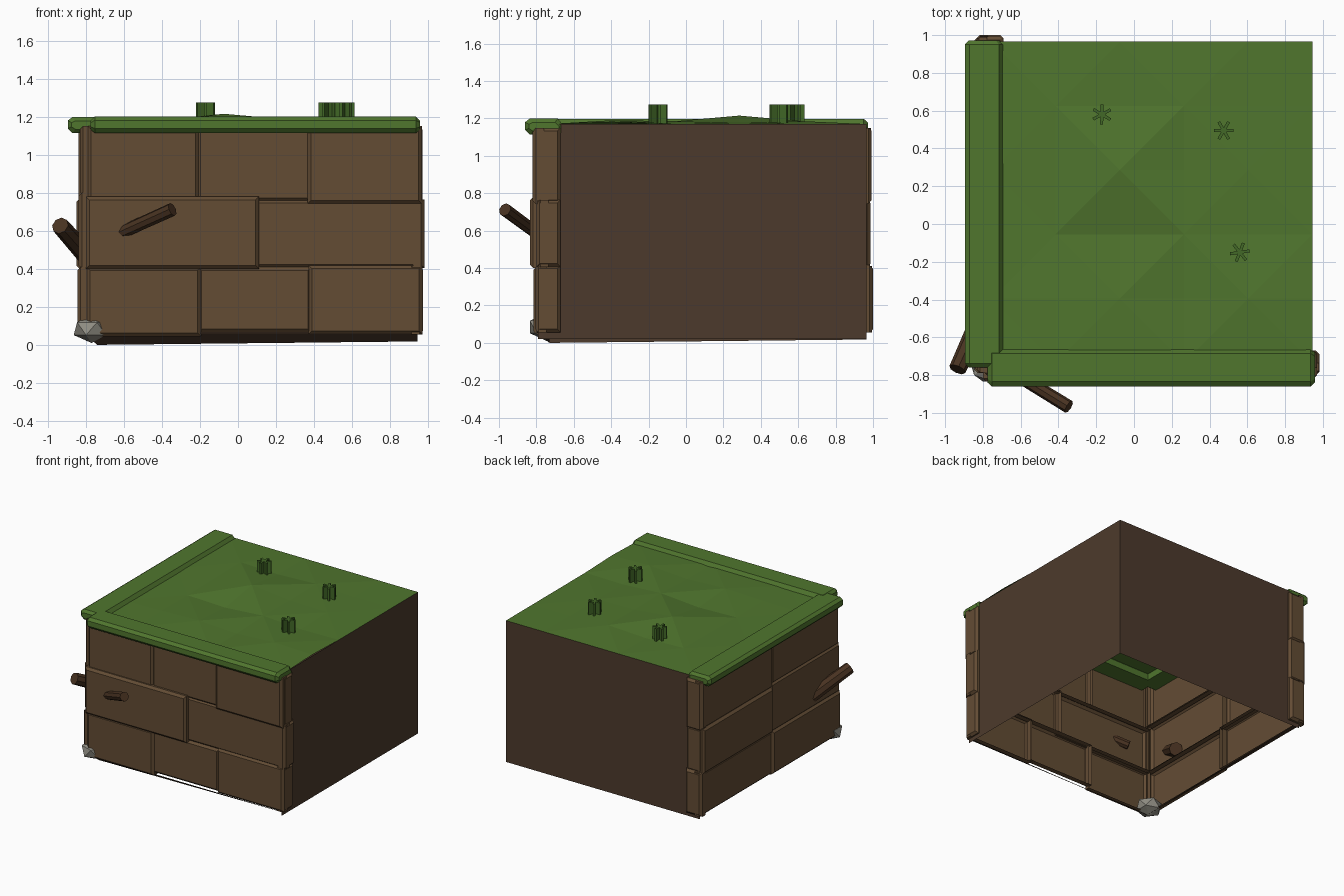
import bpy, bmesh, math
from mathutils import Vector

if "Cube" in bpy.data.objects:
    bpy.data.objects.remove(bpy.data.objects["Cube"])


def material(name, rgb):
    m = bpy.data.materials.new(name)
    m.diffuse_color = (*rgb, 1)
    m.use_nodes = True
    m.node_tree.nodes["Principled BSDF"].inputs["Base Color"].default_value = m.diffuse_color
    return m


BRICK = material("dirt_block", (0.125, 0.072, 0.034))
WALL = material("dark_dirt", (0.073, 0.042, 0.025))
GRASS = material("grass", (0.08, 0.18, 0.027))
BLADE = material("grass_blade", (0.055, 0.14, 0.02))
ROOT = material("root", (0.065, 0.032, 0.015))
STONE = material("stone", (0.28, 0.27, 0.23))


def finish(bm, name, mat):
    me = bpy.data.meshes.new(name)
    bm.to_mesh(me)
    bm.free()
    me.materials.append(mat)
    ob = bpy.data.objects.new(name, me)
    bpy.context.collection.objects.link(ob)
    return ob


def outward(bm, centre):
    for f in bm.faces:
        f.normal_update()
        if f.normal.dot(f.calc_center_median() - Vector(centre)) < 0:
            f.normal_flip()


def loft(bm, rings):
    for a, b in zip(rings, rings[1:]):
        for i in range(len(a)):
            j = (i + 1) % len(a)
            bm.faces.new((a[i], a[j], b[j], b[i]))


PLACE = {
    "front": lambda u, o, z: (u, -o, z),
    "left": lambda u, o, z: (-o, u, z),
    "right": lambda u, o, z: (o, u, z),
    "back": lambda u, o, z: (u, o, z),
}


def block(name, side, u0, u1, z0, z1, out, depth=0.06, c=0.018):
    """Chamfered block shell, open at the back."""
    bm = bmesh.new()
    put = PLACE[side]
    rings = []
    for i, o in ((0, out - depth), (0, out - c), (c, out)):
        rings.append([bm.verts.new(put(u, o, z)) for u, z in
                      ((u0 + i, z0 + i), (u1 - i, z0 + i), (u1 - i, z1 - i), (u0 + i, z1 - i))])
    loft(bm, rings)
    bm.faces.new(rings[-1])
    outward(bm, put((u0 + u1) / 2, out - depth, (z0 + z1) / 2))
    finish(bm, name, BRICK)


# front block wall
for i, b in enumerate((
        (-0.795, -0.195, 0.045, 0.41, 0.815), (-0.21, 0.385, 0.065, 0.41, 0.799),
        (0.37, 0.97, 0.055, 0.42, 0.806), (-0.80, 0.11, 0.40, 0.78, 0.835),
        (0.09, 0.98, 0.405, 0.765, 0.796), (-0.79, -0.205, 0.76, 1.15, 0.806),
        (-0.215, 0.385, 0.755, 1.15, 0.800), (0.365, 0.968, 0.742, 1.15, 0.82))):
    block(f"front_block_{i}", "front", *b)
# left block wall
for i, b in enumerate((
        (-0.79, 0.09, 0.055, 0.41, 0.845), (0.075, 0.995, 0.055, 0.41, 0.832),
        (-0.785, 0.10, 0.40, 0.80, 0.838), (0.085, 0.985, 0.40, 0.77, 0.85),
        (-0.785, 0.09, 0.785, 1.15, 0.832), (0.075, 0.99, 0.76, 1.15, 0.838))):
    block(f"left_block_{i}", "left", *b)
# end blocks showing beyond the flat cut walls
for i, (z0, z1, r, b) in enumerate(((0.055, 0.415, 0.972, 1.0), (0.405, 0.765, 0.981, 0.987),
                                    (0.745, 1.15, 0.970, 0.993))):
    block(f"right_end_block_{i}", "right", -0.80, -0.67, z0, z1, r)
    block(f"back_end_block_{i}", "back", -0.835, -0.69, z0, z1, b)

# flat cut walls
bm = bmesh.new()
X, Y = 0.945, 0.965
bm.faces.new([bm.verts.new(p) for p in ((X, -0.79, 0.02), (X, Y, 0.02), (X, Y, 1.17), (X, -0.79, 1.17))])
bm.faces.new([bm.verts.new(p) for p in ((X, Y, 0.02), (-0.8, Y, 0.02), (-0.8, Y, 1.17), (X, Y, 1.17))])
finish(bm, "cut_walls", WALL)

# sloping lower skirt under the blocks
bm = bmesh.new()
outer = [bm.verts.new(p) for p in ((X, -0.80, 0.06), (-0.81, -0.80, 0.06), (-0.81, Y, 0.06))]
inner = [bm.verts.new(p) for p in ((X, -0.73, 0.018), (-0.74, -0.73, 0.0), (-0.74, Y, 0.018))]
for i in range(2):
    bm.faces.new((outer[i], outer[i + 1], inner[i + 1], inner[i]))
outward(bm, (0, 0, 3))
finish(bm, "lower_skirt", WALL)

# faceted grass surface
bm = bmesh.new()
bumps = {(2, 3): 1.215, (1, 3): 1.175, (3, 3): 1.18, (2, 2): 1.16, (3, 4): 1.185, (4, 3): 1.175,
         (2, 1): 1.185, (3, 2): 1.185, (4, 1): 1.19, (3, 1): 1.17, (1, 4): 1.18, (4, 2): 1.165,
         (5, 1): 1.18, (1, 1): 1.175}
g = [[bm.verts.new((-0.755 + 0.34 * i, -0.735 + 0.34 * j, bumps.get((i, j), 1.17)))
      for j in range(6)] for i in range(6)]
for i in range(5):
    for j in range(5):
        a, b, c, d = g[i][j], g[i + 1][j], g[i + 1][j + 1], g[i][j + 1]
        for t in (((a, b, c), (a, c, d)) if (i + j) % 2 else ((a, b, d), (b, c, d))):
            bm.faces.new(t)
finish(bm, "grass_surface", GRASS)


def rim(name, side, u0, u1, out, width, top):
    """Grass lip with a chamfered profile and chamfered ends."""
    bm = bmesh.new()
    prof = [(-width, 1.165), (-width + 0.025, top), (-0.025, top), (0, 1.18),
            (0, 1.138), (-0.025, 1.113), (-width, 1.113)]
    rings = []
    for u, s in ((u0, 0.02), (u0 + 0.022, 0), (u1 - 0.022, 0), (u1, 0.02)):
        k, kz = 1 - 2 * s / width, 1 - 2 * s / 0.085
        rings.append([bm.verts.new(PLACE[side](u, out - width / 2 + (o + width / 2) * k,
                                               1.156 + (z - 1.156) * kz)) for o, z in prof])
    loft(bm, rings)
    bm.faces.new(rings[0])
    bm.faces.new(rings[-1])
    bmesh.ops.recalc_face_normals(bm, faces=bm.faces[:])
    finish(bm, name, GRASS)


rim("front_grass_rim", "front", -0.775, 0.957, 0.86, 0.20, 1.2)
rim("left_grass_rim", "left", -0.76, 0.972, 0.895, 0.205, 1.198)

# grass tufts of three crossed blades
for n, (x, y, turn) in enumerate(((-0.17, 0.58, 0.5), (0.475, 0.495, 0.0), (0.56, -0.15, 0.15))):
    bm = bmesh.new()
    for k in range(3):
        vs = bmesh.ops.create_cube(bm, size=1)["verts"]
        bmesh.ops.scale(bm, vec=(0.105, 0.016, 0.115), verts=vs)
        rot = Vector((0, 0, 1))
        for v in vs:
            a = turn + k * math.pi / 3
            p = v.co.copy()
            v.co = (x + p.x * math.cos(a) - p.y * math.sin(a),
                    y + p.x * math.sin(a) + p.y * math.cos(a), 1.2175 + p.z)
    finish(bm, f"grass_tuft_{n}", BLADE)


# roots
def root(name, base, tip, r0, r1):
    a, b = Vector(base), Vector(tip)
    bpy.ops.mesh.primitive_cone_add(vertices=8, radius1=r0, radius2=r1, depth=(b - a).length,
                                    location=(a + b) / 2,
                                    rotation=(b - a).to_track_quat('Z', 'Y').to_euler())
    ob = bpy.context.object
    ob.name = name
    ob.data.materials.append(ROOT)


root("front_root", (-0.62, -0.80, 0.588), (-0.345, -0.968, 0.712), 0.034, 0.036)
root("left_root", (-0.795, -0.46, 0.47), (-0.935, -0.77, 0.627), 0.052, 0.046)

# stone embedded in the lower corner
bm = bmesh.new()
bmesh.ops.create_icosphere(bm, subdivisions=1, radius=1)
for v in bm.verts:
    v.co = (-0.77 + v.co.x * 0.105, -0.745 + v.co.y * 0.105, 0.085 + v.co.z * 0.075)
finish(bm, "corner_stone", STONE)
